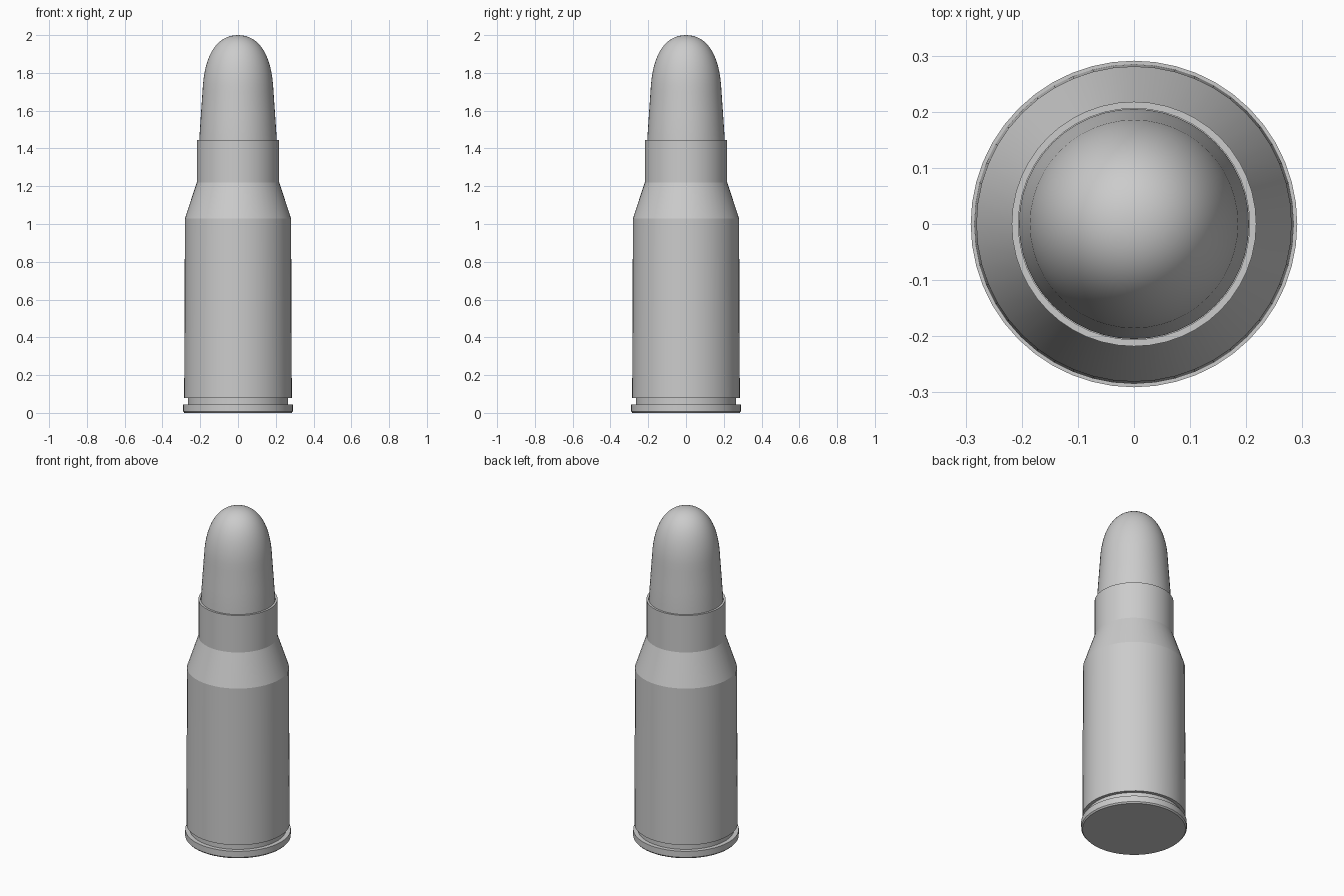
import bpy, bmesh, math
from mathutils import Vector
from mathutils.geometry import interpolate_bezier

if "Cube" in bpy.data.objects:
    bpy.data.objects.remove(bpy.data.objects["Cube"])

SIDES = 48


def lathe(name, profile, angle=25):
    """Revolve (radius, z) points around z; radius 0 makes a pole."""
    bm = bmesh.new()
    rings = []
    for r, z in profile:
        if r < 1e-6:
            rings.append([bm.verts.new((0, 0, z))])
        else:
            rings.append([bm.verts.new((r * math.cos(2 * math.pi * i / SIDES),
                                        r * math.sin(2 * math.pi * i / SIDES), z))
                          for i in range(SIDES)])
    for a, b in zip(rings, rings[1:]):
        for i in range(SIDES):
            j = (i + 1) % SIDES
            if len(a) == 1:
                bm.faces.new((a[0], b[j], b[i]))
            elif len(b) == 1:
                bm.faces.new((a[i], a[j], b[0]))
            else:
                bm.faces.new((a[i], a[j], b[j], b[i]))
    bmesh.ops.recalc_face_normals(bm, faces=bm.faces)
    mesh = bpy.data.meshes.new(name)
    bm.to_mesh(mesh)
    bm.free()
    obj = bpy.data.objects.new(name, mesh)
    bpy.context.collection.objects.link(obj)
    bpy.ops.object.select_all(action='DESELECT')
    obj.select_set(True)
    bpy.context.view_layer.objects.active = obj
    bpy.ops.object.shade_smooth_by_angle(angle=math.radians(angle))
    return obj


# Case: base disc, rim, groove, body, shoulder, neck and mouth lip
lathe("case", [
    (0, 0), (0.284, 0), (0.291, 0.008), (0.291, 0.045), (0.266, 0.045),
    (0.266, 0.08), (0.285, 0.08), (0.281, 1.03), (0.218, 1.22),
    (0.218, 1.445), (0.206, 1.445), (0.206, 1.40), (0, 1.40),
], angle=14)

# Tip: tapered shank with a rounded nose, seated in the mouth
nose = interpolate_bezier(Vector((0.188, 1.70, 0)), Vector((0.18, 1.90, 0)),
                          Vector((0.11, 2.0, 0)), Vector((0, 2.0, 0)), 16)
lathe("tip", [(0, 1.38), (0.205, 1.38), (0.205, 1.45), (0.197, 1.57)]
      + [(p.x, p.y) for p in nose], angle=30)
